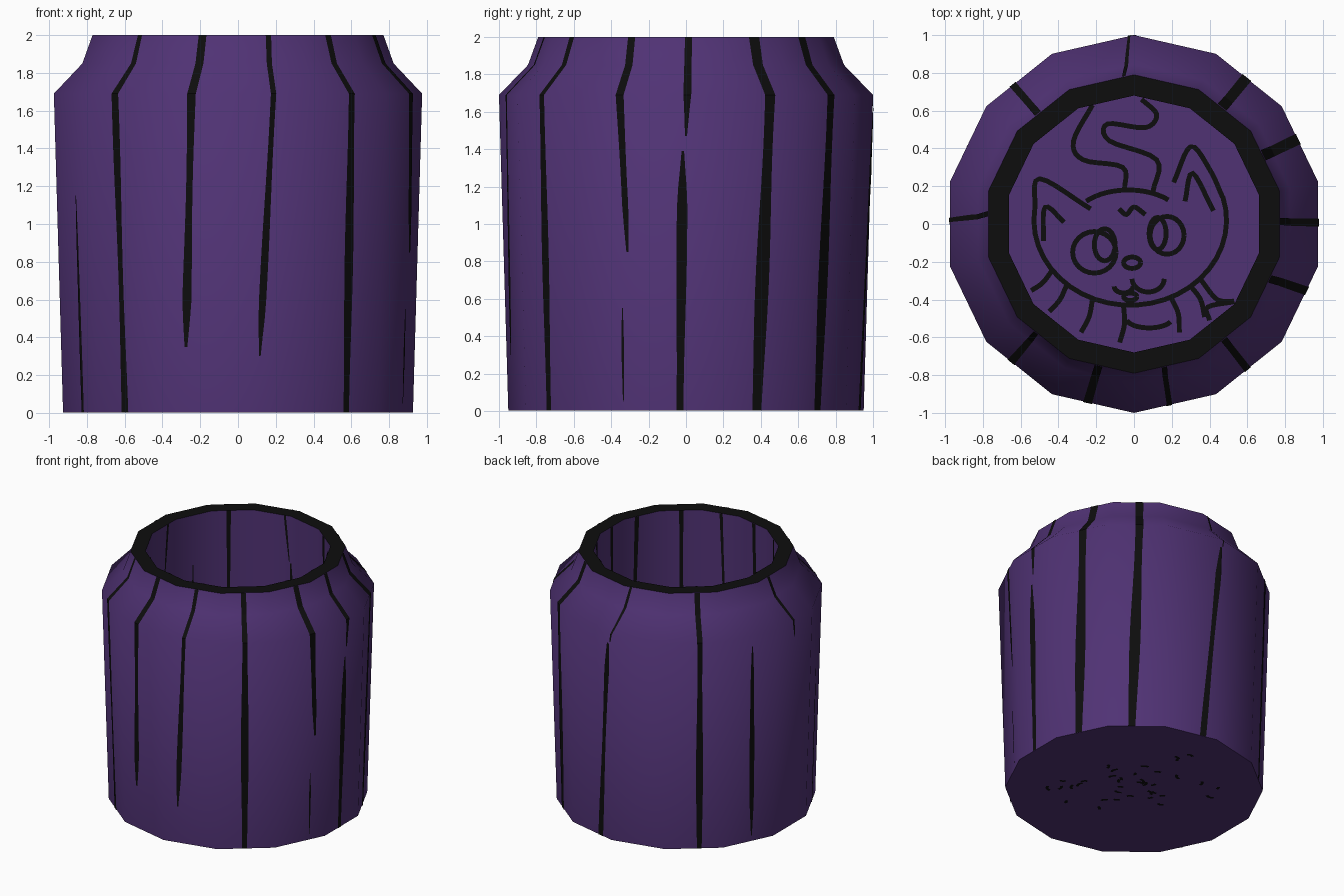
import bpy, bmesh, math, random
from mathutils import Vector

if "Cube" in bpy.data.objects:
    bpy.data.objects.remove(bpy.data.objects["Cube"])

SIDES = 14
STEP = 2 * math.pi / SIDES
PROFILE = [(0.95, 0.003), (1.0, 1.69), (0.845, 1.85), (0.79, 2.0)]   # outer wall
INNER, FLOOR = 0.68, 0.15


def material(name, rgb):
    m = bpy.data.materials.new(name)
    m.diffuse_color = (*rgb, 1)
    m.use_nodes = True
    m.node_tree.nodes["Principled BSDF"].inputs["Base Color"].default_value = m.diffuse_color
    return m


PURPLE = material("dark purple", (0.080, 0.032, 0.175))
BLACK = material("ink black", (0.004, 0.004, 0.004))


def make_object(name, bm, mats):
    me = bpy.data.meshes.new(name)
    bm.to_mesh(me)
    bm.free()
    for m in mats:
        me.materials.append(m)
    ob = bpy.data.objects.new(name, me)
    bpy.context.collection.objects.link(ob)
    return ob


# Hollow tub: rings joined into a 14-sided wall, black rim, purple floor
bm = bmesh.new()
rings = []
for r, z in PROFILE + [(INNER, 2.0), (INNER, FLOOR)]:
    rings.append([bm.verts.new((r * math.cos(math.pi / 2 + k * STEP),
                                r * math.sin(math.pi / 2 + k * STEP), z)) for k in range(SIDES)])
for i, (lo, hi) in enumerate(zip(rings, rings[1:])):
    for k in range(SIDES):
        n = (k + 1) % SIDES
        f = bm.faces.new((lo[k], lo[n], hi[n], hi[k]))
        f.material_index = 1 if i == 3 else 0
bm.faces.new(rings[0][::-1])
bm.faces.new(rings[-1])
bmesh.ops.recalc_face_normals(bm, faces=bm.faces)
tub = make_object("tub", bm, [PURPLE, BLACK])
bpy.context.view_layer.objects.active = tub
tub.select_set(True)
bpy.ops.object.shade_smooth_by_angle(angle=math.radians(50))
tub.select_set(False)


# Plank seams: thin strips that follow the faceted wall
def wall_point(angle, z, inside):
    r = INNER
    if not inside:
        for (r0, z0), (r1, z1) in zip(PROFILE, PROFILE[1:]):
            if z <= z1:
                r = r0 + (r1 - r0) * (z - z0) / (z1 - z0)
                break
    off = (angle - math.pi / 2) % STEP - STEP / 2
    r = r * math.cos(STEP / 2) / math.cos(off) + (-0.004 if inside else 0.004)
    return (r * math.cos(angle), r * math.sin(angle), z)


def seam(bm, z0, z1, a0, a1, width, inside, cols=4):
    """Strip from height z0 to z1, angle a0 to a1; free ends taper"""
    base = max(z0, FLOOR if inside else 0.003)
    levels = {base, z1} | {p[1] for p in PROFILE} | {i / 10 for i in range(21)}
    rows = []
    for z in sorted(h for h in levels if base <= h <= z1):
        w = width * (1 + 0.2 * math.sin(4 * z + a0))
        if z0 > 0:
            w *= min(1, 0.3 + (z - z0) * 3)
        if z1 < 2:
            w *= min(1, 0.3 + (z1 - z) * 3)
        a = math.radians(a0 + (a1 - a0) * (z - z0) / (z1 - z0))
        rows.append([bm.verts.new(wall_point(a + w * (c / cols - 0.5), z, inside))
                     for c in range(cols + 1)])
    for lo, hi in zip(rows, rows[1:]):
        for c in range(cols):
            q = (lo[c], lo[c + 1], hi[c + 1], hi[c])
            bm.faces.new(q[::-1] if inside else q)


SEAMS = [  # bottom, top, angle at bottom, angle at top, width
    (0, 2, -130, -132, .04),
    (.35, 2, -107, -104, .045),
    (.3, 2, -83, -78, .035),
    (0, 2, -52, -52, .05),
    (.05, .55, -21, -21, .02),
    (.85, 2, -19, -22, .045),
    (0, 1.39, -2, -1, .05),
    (1.47, 2, 0, 1, .04),
    (0, 2, 24, 28, .07),
    (0, 2, 49, 53, .07),
    (0, 1.62, 83, 90, .045),
    (1.63, 2, 91, 94, .03),
    (0, 2, 131, 131, .045),
    (.05, 1.6, 156, 155, .035),
    (1.55, 2, 180, 176, .04),
    (0, 1.15, 208, 207, .025),
]
# Inner seams line up with the outer ones
for name, inside in (("outer_seams", False), ("inner_seams", True)):
    bm = bmesh.new()
    for s in SEAMS:
        seam(bm, *s, inside)
    make_object(name, bm, [BLACK])


# Cat drawing on the floor: flat ribbons along smoothed paths
def smooth(pts, n=5):
    p = [pts[0] * 2 - pts[1]] + pts + [pts[-1] * 2 - pts[-2]]
    out = []
    for a, b, c, d in zip(p, p[1:], p[2:], p[3:]):
        for i in range(n):
            t = i / n
            out.append((2 * b + (c - a) * t + (2 * a - 5 * b + 4 * c - d) * t * t
                        + (3 * b - a - 3 * c + d) * t ** 3) / 2)
    return out + [pts[-1]]


def ribbon(bm, pts, z, width=.026, up=True):
    rows = []
    for i, p in enumerate(pts):
        d = (pts[min(i + 1, len(pts) - 1)] - pts[max(i - 1, 0)]).normalized()
        n = Vector((-d.y, d.x)) * width / 2
        rows.append([bm.verts.new((*(p + s * n), z)) for s in (1, -1)])
    for a, b in zip(rows, rows[1:]):
        q = (a[0], a[1], b[1], b[0])
        bm.faces.new(q if up else q[::-1])


def stroke(*xy):
    ribbon(cat, smooth([Vector(p) for p in xy]), FLOOR + .004)


def on_oval(x, y, rx, ry, deg):
    return Vector((x + rx * math.cos(math.radians(deg)), y + ry * math.sin(math.radians(deg))))


def arc(x, y, rx, ry, start=0, end=360):
    ribbon(cat, [on_oval(x, y, rx, ry, start + (end - start) * i / 24) for i in range(25)], FLOOR + .004)


cat = bmesh.new()
FACE = (-.02, .02, .51, .45)
arc(*FACE, 172, 376)                     # cheeks and chin
arc(-.03, 0, .3, .18, 45, 138)           # forehead
# ears
stroke((-.525, .08), (-.5, .24), (-.23, .08))
stroke((.47, .14), (.4, .29), (.3, .41), (.21, .22))
stroke((-.48, -.09), (-.47, .09), (-.37, .01))
stroke((.27, .12), (.31, .27), (.42, .07))
# curl on the head
stroke((-.05, .18), (-.06, .3), (-.27, .34), (-.32, .44), (-.22, .63))
stroke((.1, .17), (.12, .34), (-.13, .44), (-.14, .53), (.06, .51), (.12, .58), (.04, .66))
# eyes with pupils
arc(-.21, -.15, .115, .11)
arc(-.155, -.11, .055, .085)
arc(.175, -.06, .09, .1)
arc(.125, -.05, .045, .085)
# brow, nose, mouth
stroke((-.08, .08), (-.04, .05), (0, .09), (.06, .05))
arc(-.01, -.205, .045, .03)
arc(-.055, -.33, .05, .035, 180, 360)
arc(.075, -.29, .085, .07, 180, 360)
arc(-.02, -.385, .035, .02)
# ruffled collar: folds fan out from the chin
for deg in (216, 229, 247, 266, 295, 309):
    stroke(on_oval(*FACE, deg), on_oval(-.02, .02, .58, .55, deg + 1), on_oval(-.02, .02, .64, .65, deg - 1))
arc(.08, -.5, .12, .05, 190, 340)
stroke((.35, -.29), (.44, -.4), (.53, -.41), (.39, -.44), (.4, -.51))
make_object("cat_drawing", cat, [BLACK])

# Small curved flecks under the base
random.seed(4)
bm = bmesh.new()
for i in range(38):
    c = on_oval(0, 0, 1, 1, random.uniform(0, 360)) * random.uniform(.05, .62)
    t, s = random.uniform(0, 360), random.uniform(.025, .05)
    ribbon(bm, [c + on_oval(0, 0, s, s, t + k * 28) for k in range(4)], 0, .022, up=False)
make_object("base_flecks", bm, [BLACK])
